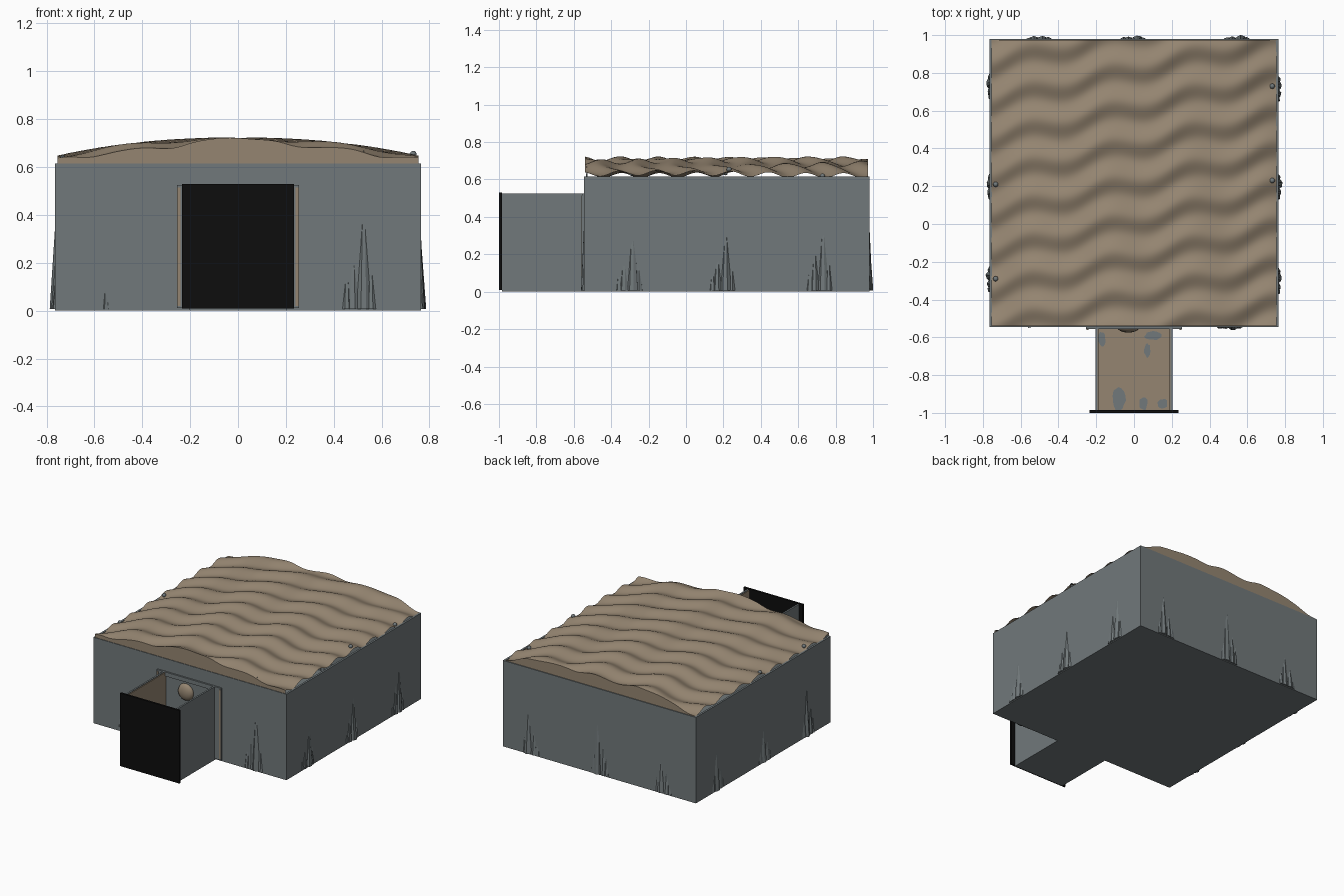
import bpy, bmesh, math, random
from mathutils import Vector

if "Cube" in bpy.data.objects:
    bpy.data.objects.remove(bpy.data.objects["Cube"])

random.seed(4)


def material(name, rgb):
    m = bpy.data.materials.new(name)
    m.diffuse_color = (*rgb, 1)
    m.use_nodes = True
    m.node_tree.nodes["Principled BSDF"].inputs["Base Color"].default_value = m.diffuse_color
    return m


GREY = material("stone grey", (0.165, 0.19, 0.197))
BROWN = material("earth brown", (0.30, 0.235, 0.165))
BLACK = material("black", (0.004, 0.004, 0.004))


def finish(name, bm, mat, smooth=False):
    me = bpy.data.meshes.new(name)
    bmesh.ops.recalc_face_normals(bm, faces=bm.faces)
    bm.to_mesh(me)
    bm.free()
    me.materials.append(mat)
    for p in me.polygons:
        p.use_smooth = smooth
    ob = bpy.data.objects.new(name, me)
    bpy.context.collection.objects.link(ob)
    return ob


def box(name, x0, x1, y0, y1, z0, z1, mat):
    bm = bmesh.new()
    bmesh.ops.create_cube(bm, size=1)
    for v in bm.verts:
        v.co = Vector(((x0, x1)[v.co.x > 0], (y0, y1)[v.co.y > 0], (z0, z1)[v.co.z > 0]))
    return finish(name, bm, mat)


# Room shell
W, Y0, Y1, TOP = 0.765, -0.545, 0.98, 0.615
box("room_floor", -W, W, Y0, Y1, 0, 0.012, GREY)
box("front_wall", -W, W, Y0, Y0 + 0.014, 0.012, TOP, GREY)
box("back_wall", -W, W, Y1 - 0.014, Y1, 0.012, TOP, GREY)
for s, side in ((-1, "left"), (1, "right")):
    a, b = sorted((s * W, s * (W - 0.014)))
    box(side + "_wall", a, b, Y0 + 0.014, Y1 - 0.014, 0.012, TOP, GREY)


# Rippled, gently arched roof
def roof_z(x, y):
    arch = 0.628 + 0.076 * (1 - abs(x / 0.755) ** 2.2)
    bend = 0.9 * math.sin(2 * math.pi * x / 0.43 + 0.4)
    ripple = 0.013 * math.sin(2 * math.pi * (y - 0.22 * x) / 0.2 + bend)
    swell = 0.007 * math.sin(2 * math.pi * (x + 0.25 * y) / 0.44 + 3.7)
    return arch + ripple + swell


RX, RY0, RY1, NX, NY = 0.755, Y0 + 0.004, Y1 - 0.006, 90, 120
bm = bmesh.new()
grid = []
for j in range(NY + 1):
    y = RY0 + (RY1 - RY0) * j / NY
    row = []
    for i in range(NX + 1):
        x = -RX + 2 * RX * i / NX
        row.append(bm.verts.new((x, y, max(TOP - 0.005, roof_z(x, y)))))
    grid.append(row)
for j in range(NY):
    for i in range(NX):
        bm.faces.new((grid[j][i], grid[j][i + 1], grid[j + 1][i + 1], grid[j + 1][i]))
finish("roof", bm, BROWN, True)

# End panels closing the arch
for name, row_y in (("front_gable", RY0), ("back_gable", RY1)):
    bm = bmesh.new()
    last = None
    for i in range(NX + 1):
        x = -RX + 2 * RX * i / NX
        z = max(TOP - 0.005, roof_z(x, row_y))
        pair = (bm.verts.new((x, row_y, TOP - 0.02)), bm.verts.new((x, row_y, z)))
        if last:
            bm.faces.new((last[0], pair[0], pair[1], last[1]))
        last = pair
    finish(name, bm, BROWN)

# Entrance corridor, open at the top
CY, CH = -0.985, 0.525
box("corridor_base", -0.205, 0.205, CY, Y0, 0, 0.01, GREY)
box("corridor_floor", -0.19, 0.19, CY, Y0, 0.01, 0.016, BROWN)
for s, side in ((-1, "left"), (1, "right")):
    a, b = sorted((s * 0.205, s * 0.193))
    box("corridor_wall_" + side, a, b, CY, Y0, 0.01, CH, GREY)
    a, b = sorted((s * 0.193, s * 0.187))
    box("corridor_lining_" + side, a, b, CY, Y0, 0.016, CH - 0.005, BROWN)
    # Door surround
    a, b = sorted((s * 0.255, s * 0.205))
    box("door_jamb_" + side, a, b, Y0 - 0.012, Y0, 0.01, CH, GREY)
    a, b = sorted((s * 0.252, s * 0.240))
    box("door_jamb_strip_" + side, a, b, Y0 - 0.015, Y0 - 0.012, 0.02, CH - 0.01, BROWN)
box("door_lintel", -0.205, 0.205, Y0 - 0.012, Y0, CH - 0.03, CH, GREY)
box("entrance_panel", -0.235, 0.235, -1.0, CY, 0.008, 0.53, BLACK)

# Bare stone patches on the corridor floor
for k, (x, y, rx, ry) in enumerate(((-0.08, -0.92, 0.04, 0.065), (-0.17, -0.61, 0.02, 0.04),
                                    (0.1, -0.59, 0.045, 0.025), (0.07, -0.67, 0.018, 0.04),
                                    (0.05, -0.95, 0.025, 0.035), (0.15, -0.95, 0.03, 0.025))):
    bm = bmesh.new()
    bmesh.ops.create_circle(bm, cap_ends=True, segments=14, radius=1)
    for v in bm.verts:
        r = random.uniform(0.8, 1.1)
        v.co = Vector((x + v.co.x * rx * r, y + v.co.y * ry * r, 0.018))
    finish(f"floor_patch_{k}", bm, GREY)

# Brown rock bump by the doorway
bm = bmesh.new()
bmesh.ops.create_uvsphere(bm, u_segments=16, v_segments=10, radius=1)
for v in bm.verts:
    v.co = Vector((-0.03 + v.co.x * 0.06, Y0 + v.co.y * 0.03, 0.42 + v.co.z * 0.06))
finish("doorway_rock", bm, BROWN, True)


# Rock spires breaking through the outer walls
def spire(bm, x, y, h, r):
    new = bmesh.ops.create_cone(bm, cap_ends=True, segments=9, radius1=r, radius2=r * 0.05, depth=h)
    for v in new["verts"]:
        k = random.uniform(0.88, 1.1)
        v.co = Vector((x + v.co.x * k, y + v.co.y * k, v.co.z + h / 2 + 0.006))


# wall, position along it, visible height
CLUSTERS = [("right", -0.3, 0.27), ("right", 0.2, 0.26), ("right", 0.72, 0.31),
            ("left", -0.29, 0.30), ("left", 0.2, 0.24), ("left", 0.73, 0.27),
            ("back", -0.5, 0.22), ("back", 0.0, 0.36), ("back", 0.55, 0.26),
            ("front", 0.51, 0.37), ("front", -0.55, 0.08)]
for wall, t, h in CLUSTERS:
    bm = bmesh.new()
    big = h > 0.1
    parts = ((0.015, 1, 0.034), (-0.03, 0.55, 0.028), (-0.055, 0.3, 0.024), (0.045, 0.4, 0.025))
    for dt, hk, r in parts if big else ((0, 1, 0.02),):
        d = 0.015
        full = h * hk / (1 - d / r)
        inset = {"right": (W - d, t + dt), "left": (-W + d, t + dt),
                 "back": (t + dt, Y1 - d), "front": (t + dt, Y0 + d)}[wall]
        spire(bm, *inset, full, r)
    finish(f"rock_spires_{wall}_{round(t * 100)}", bm, GREY)

# Small rock tips showing through the roof edge
for k, (x, y) in enumerate(((0.732, 0.73), (0.732, 0.23), (-0.732, 0.21), (-0.732, -0.29))):
    bm = bmesh.new()
    bmesh.ops.create_icosphere(bm, subdivisions=2, radius=0.014)
    bmesh.ops.translate(bm, verts=bm.verts, vec=(x, y, roof_z(x, y) + 0.004))
    finish(f"roof_rock_{k}", bm, GREY, True)
